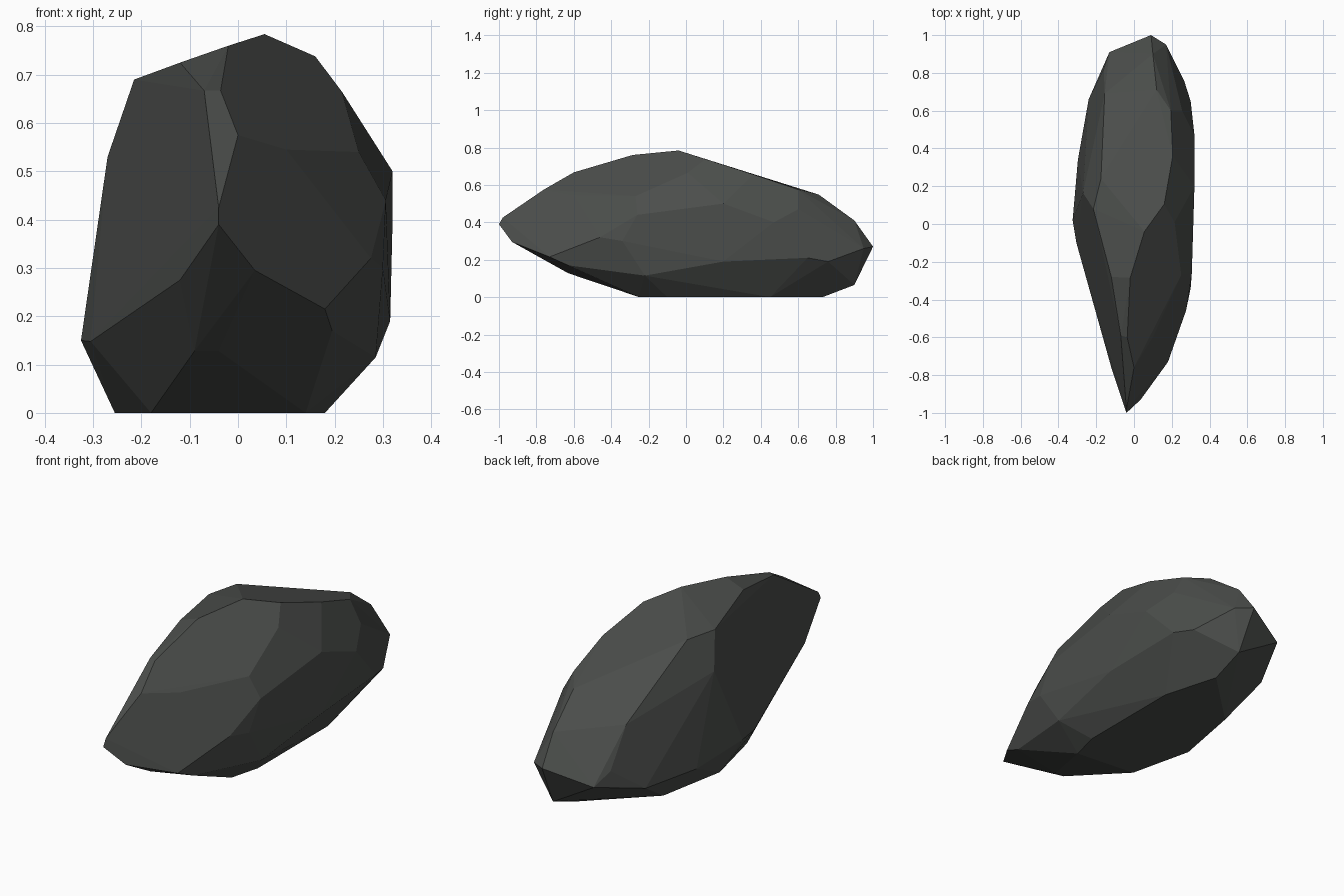
import bpy, bmesh, math

# Flat underside outline (x, y) resting on the ground
footprint = [(.14, -.25), (.18, -.1), (.18, .45), (.1, .73),
             (-.19, .45), (-.255, .1), (-.18, -.22)]

# Corners where the chipped facets meet
corners = [
    # pointed front end
    (-.04, -1, .39), (-.04, -.98, .425), (.035, -.93, .295), (-.12, -.76, .275),
    (-.09, -.63, .128), (-.04, -.63, .128), (0, -.76, .575),
    # crest
    (-.07, -.59, .667), (-.036, -.6, .667), (-.12, -.28, .725), (-.02, -.285, .76),
    (.055, -.04, .784), (.16, .105, .738), (.205, .36, .656), (.195, .6, .575),
    (.12, .71, .548), (-.215, .08, .69), (-.175, .24, .69),
    # left side
    (-.27, .165, .53), (-.155, .69, .435), (-.16, .82, .255), (-.305, -.1, .148),
    (-.325, .02, .15), (-.297, .34, .12), (-.24, .66, .13),
    # right side
    (.1, -.6, .545), (.25, -.27, .54), (.215, .01, .665), (.18, -.73, .215),
    (.195, -.63, .17), (.285, -.22, .115), (.275, -.46, .32), (.3, -.34, .3),
    (.306, -.26, .44), (.32, .2, .5), (.32, .47, .4), (.315, .2, .19),
    (.3, .65, .21), (.265, .76, .19), (.255, .6, .47),
    # blunt back end
    (.1, .9, .41), (.09, 1, .27), (.17, .95, .26), (-.13, .91, .2), (.1, .9, .065),
]

# Stone: convex hull with nearly level triangles merged into facets
bm = bmesh.new()
for p in corners + [(x, y, 0) for x, y in footprint]:
    bm.verts.new(p)
hull = bmesh.ops.convex_hull(bm, input=bm.verts[:])
loose = [v for v in bm.verts if not v.link_faces]
bmesh.ops.delete(bm, geom=loose, context='VERTS')
bmesh.ops.dissolve_limit(bm, angle_limit=math.radians(3),
                         verts=bm.verts[:], edges=bm.edges[:])
bmesh.ops.recalc_face_normals(bm, faces=bm.faces[:])
mesh = bpy.data.meshes.new("stone")
bm.to_mesh(mesh)
bm.free()
stone = bpy.data.objects.new("stone", mesh)
bpy.context.collection.objects.link(stone)

# Dark grey rock colour
mat = bpy.data.materials.new("dark_rock")
mat.diffuse_color = (.07, .075, .07, 1)
mesh.materials.append(mat)
